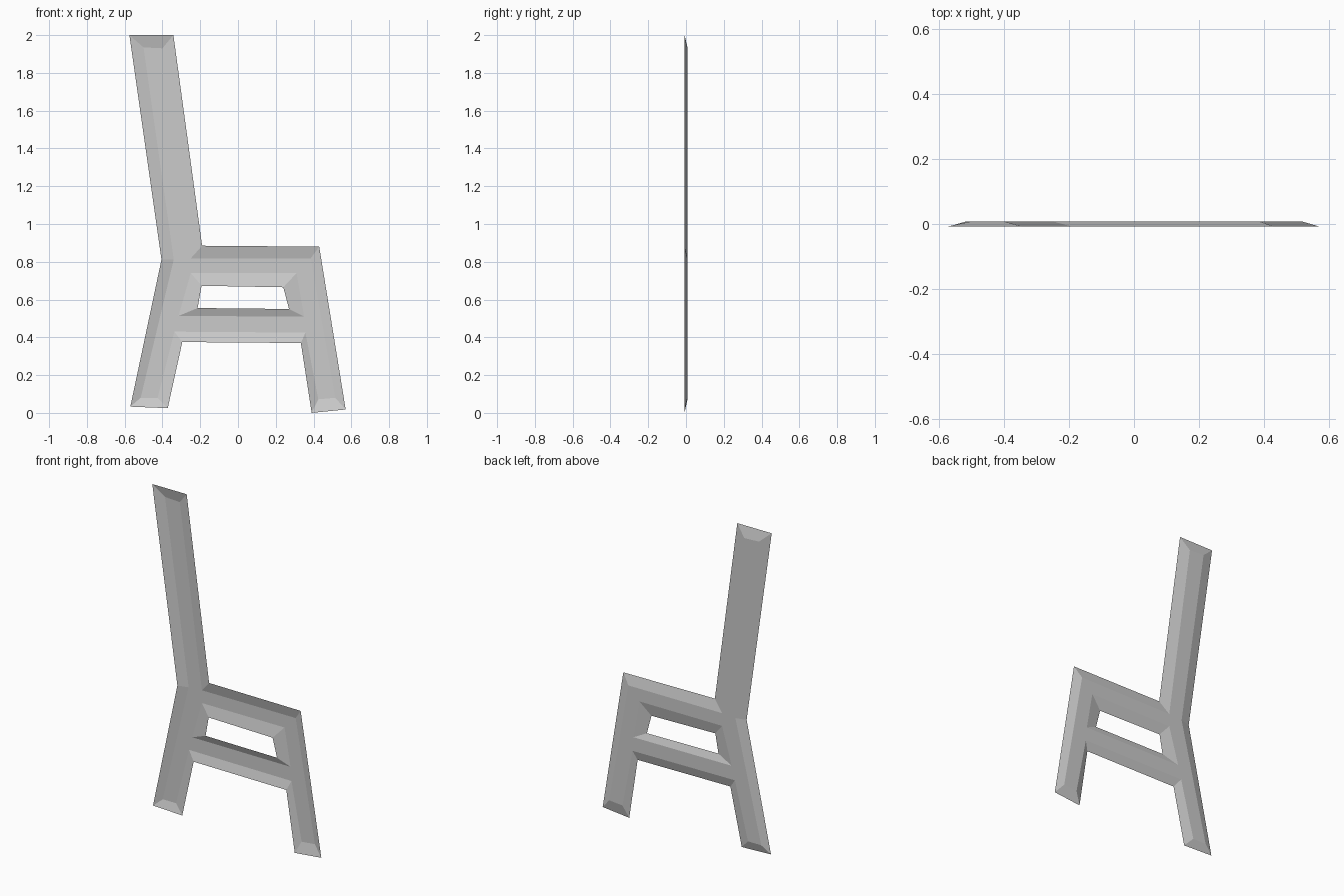
import bpy, bmesh

if "Cube" in bpy.data.objects:
    bpy.data.objects.remove(bpy.data.objects["Cube"])

FRONT, BACK = -0.008, 0.008

# Chair silhouette: (rim x, rim z, raised x, raised z) for each corner
outline = [
    (-0.575, 2.00, -0.50, 1.935), (-0.342, 2.00, -0.40, 1.93),   # back post top
    (-0.19, 0.885, -0.25, 0.818), (0.43, 0.88, 0.385, 0.818),    # seat
    (0.57, 0.018, 0.515, 0.08), (0.39, 0.0, 0.425, 0.072),       # front leg foot
    (0.333, 0.37, 0.357, 0.425), (-0.295, 0.375, -0.337, 0.43),  # stretcher underside
    (-0.372, 0.025, -0.425, 0.08), (-0.57, 0.033, -0.515, 0.08), # back leg foot
    (-0.405, 0.812, -0.34, 0.812),                               # back knee
]
# Opening between seat rail and stretcher
opening = [
    (-0.193, 0.673, -0.25, 0.74), (0.24, 0.665, 0.31, 0.74),
    (0.27, 0.55, 0.35, 0.51), (-0.214, 0.555, -0.315, 0.513),
]

bm = bmesh.new()


def bevel_band(loop):
    """Sloped band from the front rim to the raised back face; returns its back edges."""
    rim = [bm.verts.new((x, FRONT, z)) for x, z, _, _ in loop]
    top = [bm.verts.new((x, BACK, z)) for _, _, x, z in loop]
    n = len(loop)
    for i in range(n):
        j = (i + 1) % n
        bm.faces.new((rim[i], rim[j], top[j], top[i]))
    return [bm.edges.get((top[i], top[(i + 1) % n])) for i in range(n)]


# Bevelled bands plus the flat back face, left open at the front
edges = bevel_band(outline) + bevel_band(opening)
bmesh.ops.triangle_fill(bm, use_beauty=True, edges=edges, normal=(0, 1, 0))

# Every face looks towards the back
for f in bm.faces:
    f.normal_update()
    if f.normal.y < 0:
        f.normal_flip()

mesh = bpy.data.meshes.new("chair_side_panel")
bm.to_mesh(mesh)
bm.free()
panel = bpy.data.objects.new("chair_side_panel", mesh)
bpy.context.collection.objects.link(panel)
